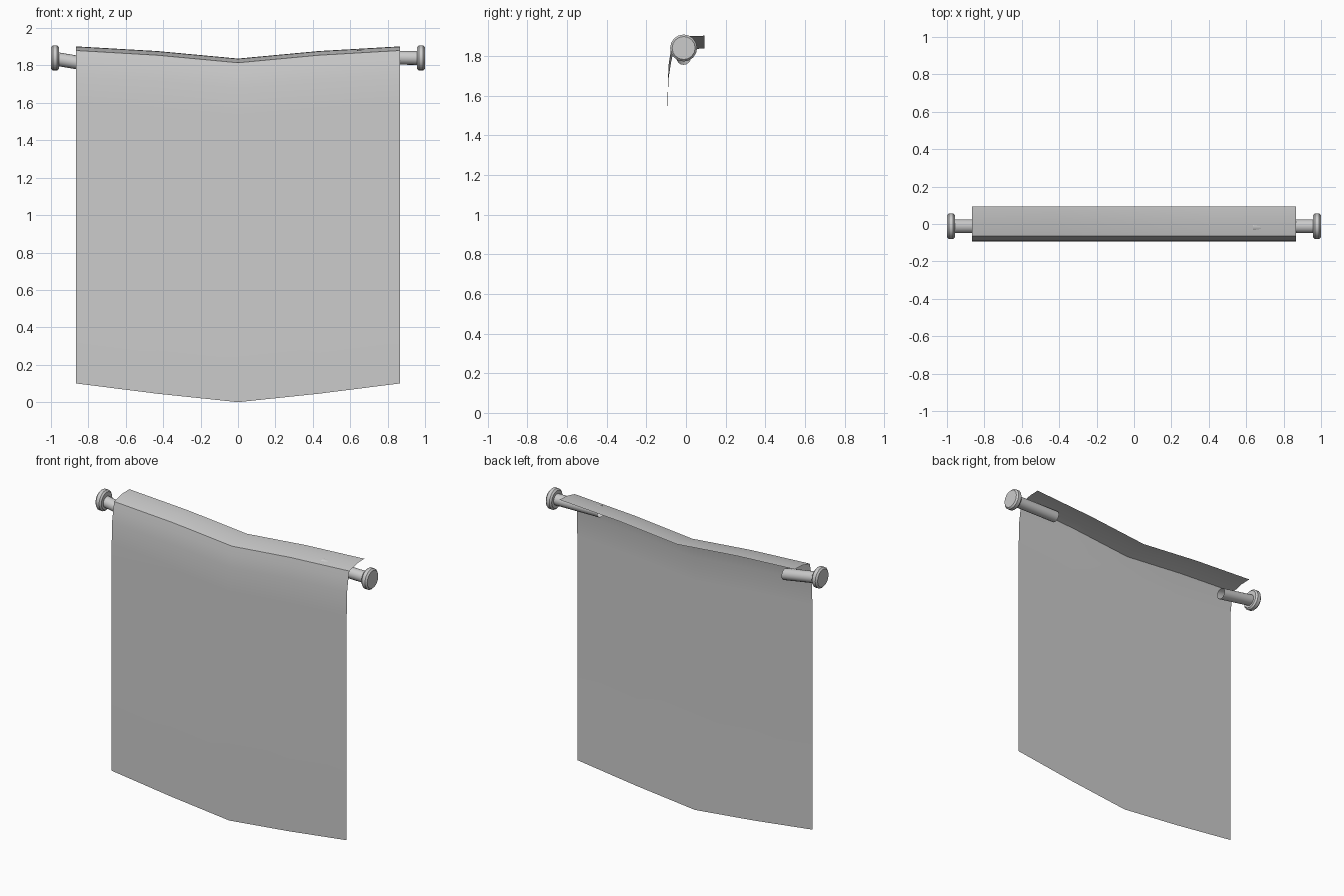
import bpy
import math

if "Cube" in bpy.data.objects:
    bpy.data.objects.remove(bpy.data.objects["Cube"])


def mesh_object(name, verts, faces):
    me = bpy.data.meshes.new(name)
    me.from_pydata(verts, [], faces)
    me.update()
    ob = bpy.data.objects.new(name, me)
    bpy.context.collection.objects.link(ob)
    bpy.ops.object.select_all(action='DESELECT')
    ob.select_set(True)
    bpy.context.view_layer.objects.active = ob
    bpy.ops.object.shade_smooth_by_angle(angle=math.radians(35))
    return ob


def lathe(name, rings, cap, sides=16):
    """Rings are (x, z, radius) along x; the first ring may be capped."""
    verts, faces = [], []
    for x, z, r in rings:
        for i in range(sides):
            a = 2 * math.pi * i / sides
            verts.append((x, ROD_Y + r * math.cos(a), z + r * math.sin(a)))
    for j in range(len(rings) - 1):
        for i in range(sides):
            k = (i + 1) % sides
            q = (j * sides + i, j * sides + k, (j + 1) * sides + k, (j + 1) * sides + i)
            faces.append(q if rings[0][0] < 0 else q[::-1])
    if cap:
        for start in (0, (len(rings) - 1) * sides):
            f = list(range(start, start + sides))
            if (start == 0) == (rings[0][0] < 0):
                f.reverse()
            faces.append(f)
    return mesh_object(name, verts, faces)


ROD_Y, ROD_Z = -0.012, 1.84

# Hanging cloth: side profile (y, z at the outer edges) swept over sagging columns
profile = [(0.0925, 1.902), (0.02, 1.90), (-0.065, 1.88), (-0.076, 1.83),
           (-0.0885, 1.75), (-0.0925, 1.6), (-0.0925, 0.10)]
columns = [(-0.865, 0, 0), (-0.43, 0.025, 0.055), (0, 0.065, 0.10),
           (0.43, 0.025, 0.055), (0.865, 0, 0)]  # x, top sag, bottom sag
verts, faces = [], []
for x, top, bottom in columns:
    for y, z in profile:
        t = min(1, (1.90 - z) / 1.8) if z < 1.9 else 0
        verts.append((x, y, z - top - (bottom - top) * t))
n = len(profile)
for c in range(len(columns) - 1):
    for r in range(n - 1):
        a = c * n + r
        faces.append((a, a + 1, a + n + 1, a + n))
mesh_object("cloth", verts, faces)

# Broken rod stubs with an open inner end, and rounded end knobs
for side, s, inner, inner_z in (("left", -1, 0.72, 1.792), ("right", 1, 0.635, 1.845)):
    lathe(side + "_rod_stub", [(s * 0.965, ROD_Z - (0.006 if s < 0 else 0), 0.037),
                               (s * inner, inner_z, 0.037)], False)
    lathe(side + "_knob", [(s * 1.0, ROD_Z, 0.058), (s * 0.99, ROD_Z, 0.068),
                           (s * 0.967, ROD_Z, 0.068), (s * 0.957, ROD_Z, 0.058)], True)
